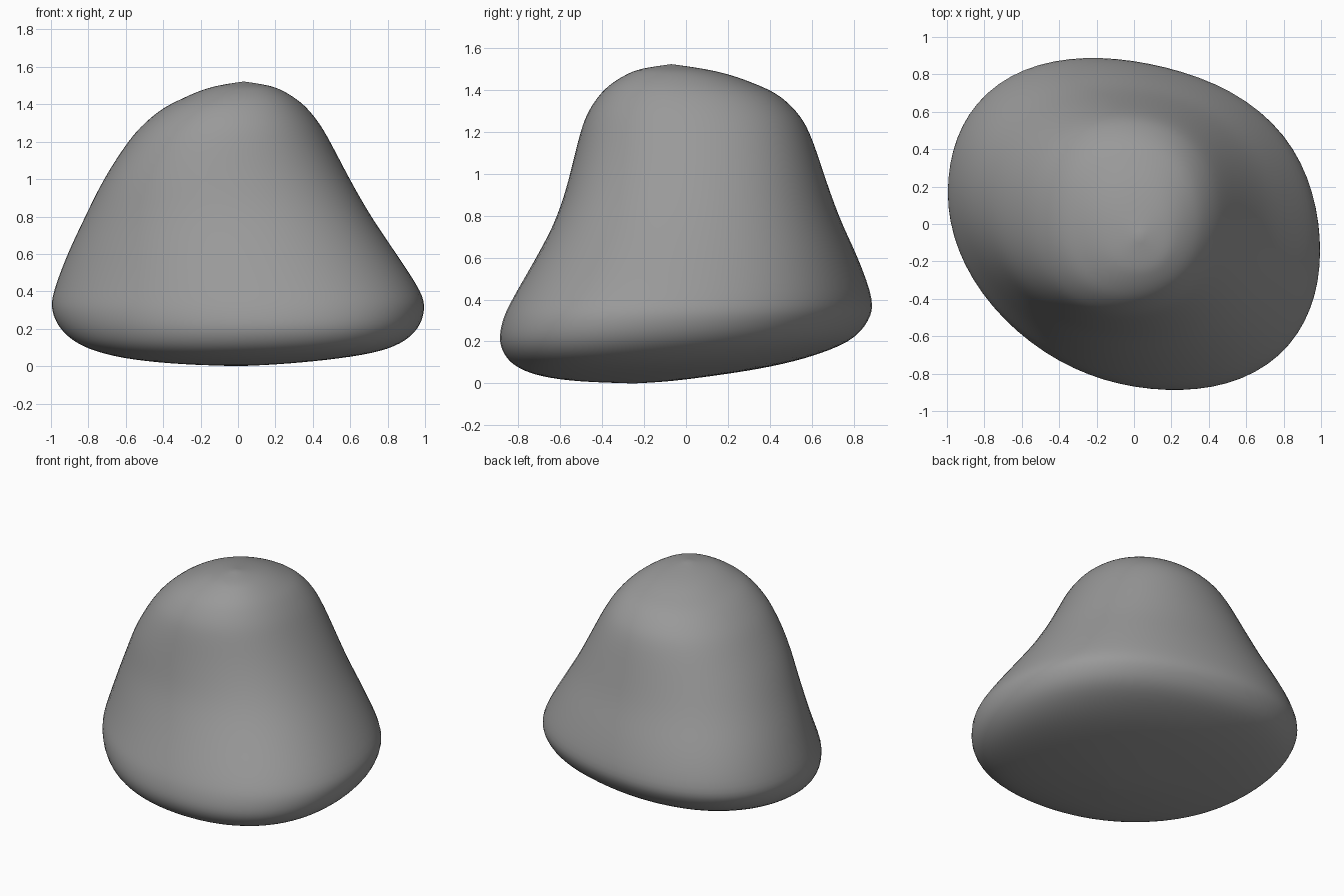
import bpy, bmesh, math

if "Cube" in bpy.data.objects:
    bpy.data.objects.remove(bpy.data.objects["Cube"])

# Horizontal sections: height, left, right, front, back extents
LEVELS = [
    (0.000, 0.00, 0.00, -0.25, -0.25),
    (0.010, -0.30, 0.22, -0.52, -0.08),
    (0.035, -0.56, 0.49, -0.69, 0.12),
    (0.070, -0.73, 0.72, -0.79, 0.35),
    (0.120, -0.86, 0.87, -0.855, 0.57),
    (0.200, -0.955, 0.965, -0.89, 0.78),
    (0.300, -1.00, 1.00, -0.875, 0.87),
    (0.400, -0.99, 0.98, -0.83, 0.89),
    (0.600, -0.915, 0.85, -0.715, 0.82),
    (0.800, -0.82, 0.715, -0.615, 0.73),
    (1.000, -0.72, 0.60, -0.555, 0.66),
    (1.200, -0.59, 0.495, -0.505, 0.59),
    (1.300, -0.50, 0.435, -0.465, 0.525),
    (1.380, -0.40, 0.37, -0.41, 0.435),
    (1.430, -0.30, 0.31, -0.355, 0.325),
    (1.470, -0.21, 0.245, -0.29, 0.215),
    (1.500, -0.11, 0.17, -0.215, 0.085),
    (1.522, 0.03, 0.03, -0.07, -0.07),
]
SEG, SUB = 72, 4


def spline(p0, p1, p2, p3, t):
    """Catmull-Rom blend of four sections."""
    return [0.5 * (2*b + (c-a)*t + (2*a-5*b+4*c-d)*t*t + (3*b-a-3*c+d)*t**3)
            for a, b, c, d in zip(p0, p1, p2, p3)]


def outline(level):
    """Rounded section: skewed egg at the base, near-ellipse at the top."""
    z, x0, x1, y0, y1 = level
    k = max(0.0, min(1.0, (1.2 - z) / 0.85))
    k = k * k * (3 - 2 * k)
    skew, push = -0.18 * k, 0.02 * k
    pts = []
    for i in range(SEG):
        a = 2 * math.pi * i / SEG
        q = 1 + 0.03 * math.sin(2 * a) ** 2
        d = push * max(0.0, math.sin(2 * a)) ** 2
        x = math.cos(a) * q + d
        y = math.sin(a + skew) * q + d
        pts.append(((x0 + x1) / 2 + x * (x1 - x0) / 2,
                    (y0 + y1) / 2 + y * (y1 - y0) / 2, z))
    return pts


# Smoothly interpolated stack of sections
n = len(LEVELS)
stack = []
for i in range(n - 1):
    quad = [LEVELS[max(0, min(n - 1, i + j))] for j in (-1, 0, 1, 2)]
    stack += [spline(*quad, s / SUB) for s in range(SUB)]
stack = [s for s in stack[1:] if 0 < s[0] < 1.522]

# Skin the sections and close both poles
bm = bmesh.new()
rings = [[bm.verts.new(p) for p in outline(s)] for s in stack]
bottom = bm.verts.new((0, -0.25, 0))
top = bm.verts.new((0.03, -0.07, 1.522))
for i in range(SEG):
    j = (i + 1) % SEG
    for lo, hi in zip(rings, rings[1:]):
        bm.faces.new((lo[i], lo[j], hi[j], hi[i]))
    bm.faces.new((bottom, rings[0][j], rings[0][i]))
    bm.faces.new((top, rings[-1][i], rings[-1][j]))

# Relax slight ripples
for _ in range(8):
    bmesh.ops.smooth_vert(bm, verts=[v for r in rings for v in r], factor=0.4,
                          use_axis_x=True, use_axis_y=True, use_axis_z=True)
bmesh.ops.recalc_face_normals(bm, faces=bm.faces)
for f in bm.faces:
    f.smooth = True
mesh = bpy.data.meshes.new("boulder")
bm.to_mesh(mesh)
bm.free()
boulder = bpy.data.objects.new("boulder", mesh)
bpy.context.collection.objects.link(boulder)

# Dark grey stone
stone = bpy.data.materials.new("stone")
stone.diffuse_color = (0.32, 0.32, 0.32, 1)
stone.use_nodes = True
stone.node_tree.nodes["Principled BSDF"].inputs["Base Color"].default_value = stone.diffuse_color
mesh.materials.append(stone)
